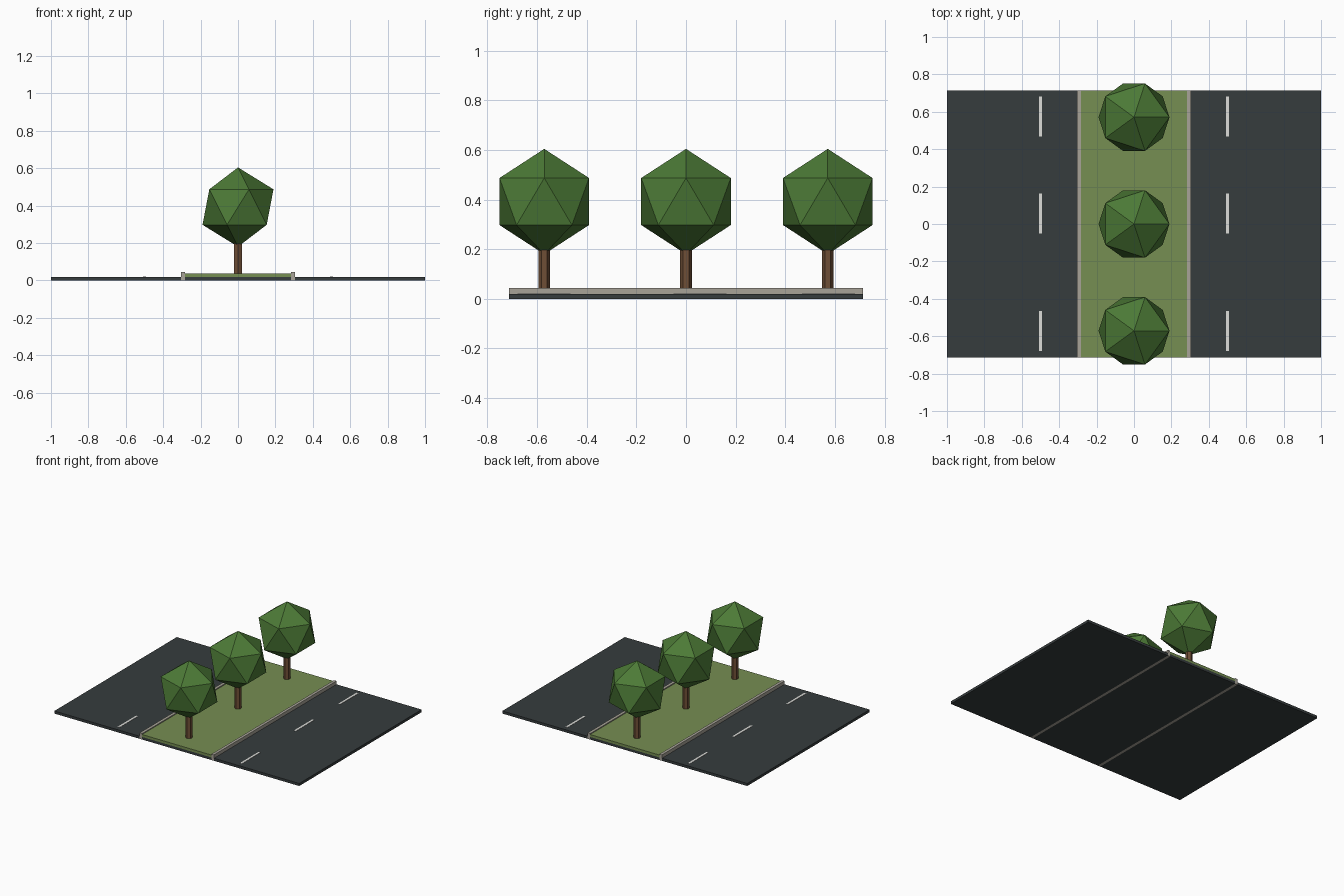
import bpy

cube = bpy.data.objects.get("Cube")
if cube:
    bpy.data.objects.remove(cube, do_unlink=True)


def material(name, rgb):
    """Flat colour from 0-255 display values, stored as linear."""
    lin = [((c / 255 + 0.055) / 1.055) ** 2.4 for c in rgb] + [1.0]
    mat = bpy.data.materials.new(name)
    mat.use_nodes = True
    mat.diffuse_color = lin
    bsdf = mat.node_tree.nodes["Principled BSDF"]
    bsdf.inputs["Base Color"].default_value = lin
    bsdf.inputs["Roughness"].default_value = 0.9
    return mat


ASPHALT = material("asphalt", (54, 60, 61))
GRASS = material("grass", (118, 142, 82))
STONE = material("kerb stone", (168, 163, 152))
PAINT = material("road paint", (222, 222, 218))
BARK = material("bark", (110, 78, 54))
LEAF = material("leaves", (76, 122, 54))

HALF_Y = 0.714
ROAD_TOP = 0.019
KERB_IN, KERB_OUT = 0.283, 0.304


def finish(name, mat):
    obj = bpy.context.object
    obj.name = name
    obj.data.materials.append(mat)
    return obj


def box(name, mat, x, y, z):
    """Box from (min, max) pairs along each axis."""
    bpy.ops.mesh.primitive_cube_add(size=1)
    obj = finish(name, mat)
    obj.location = [(a + b) / 2 for a, b in (x, y, z)]
    obj.scale = [b - a for a, b in (x, y, z)]
    return obj


def mirrored(x, side):
    return sorted(side * v for v in x)


# Median: foundation strip and raised lawn
LENGTH = (-HALF_Y, HALF_Y)
box("median_base", ASPHALT, (-KERB_IN, KERB_IN), LENGTH, (0, ROAD_TOP))
box("median_grass", GRASS, (-KERB_IN, KERB_IN), LENGTH, (ROAD_TOP, 0.037))

# Carriageway, kerb and dashed lane line on each side
for side, label in ((1, "left"), (-1, "right")):
    box(f"road_{label}", ASPHALT, mirrored((KERB_OUT, 1), side), LENGTH, (0, ROAD_TOP))
    box(f"kerb_{label}", STONE, mirrored((KERB_IN, KERB_OUT), side), LENGTH, (0, 0.044))
    for i, y in enumerate((-0.572, 0.057, 0.574)):
        box(f"lane_dash_{label}_{i + 1}", PAINT, mirrored((0.492, 0.508), side),
            (y - 0.107, y + 0.107), (ROAD_TOP, ROAD_TOP + 0.002))

# Row of trees: six-sided trunk and faceted crown
for i, y in enumerate((-0.571, 0, 0.571)):
    bpy.ops.mesh.primitive_cylinder_add(vertices=6, radius=0.024, depth=0.19,
                                        location=(0, y, 0.125))
    finish(f"tree_trunk_{i + 1}", BARK)
    bpy.ops.mesh.primitive_ico_sphere_add(subdivisions=1, radius=0.212,
                                          location=(0, y, 0.392))
    finish(f"tree_crown_{i + 1}", LEAF)
